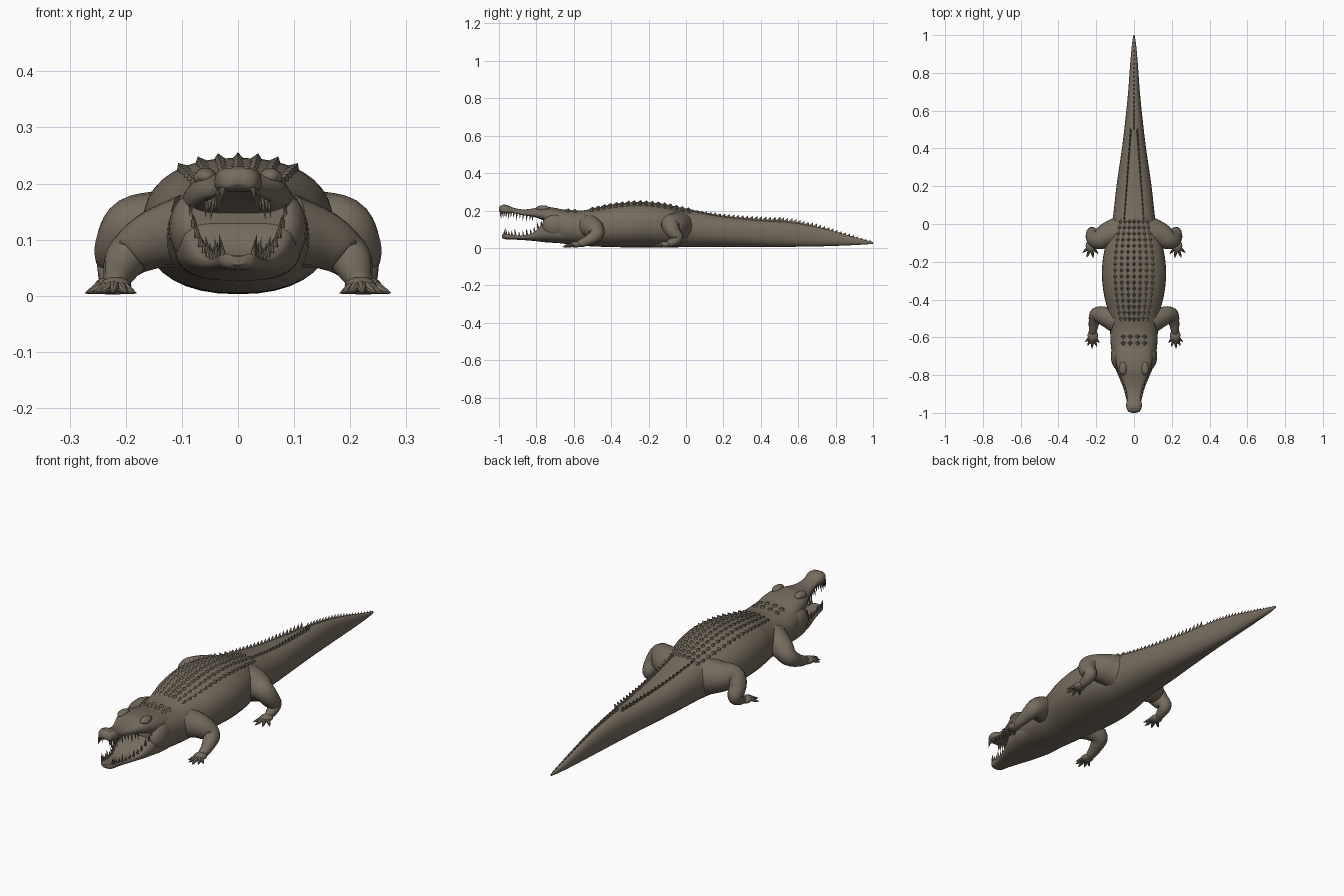
import bpy, bmesh, math
from mathutils import Vector, Matrix, Quaternion

if "Cube" in bpy.data.objects:
    bpy.data.objects.remove(bpy.data.objects["Cube"])

hide = bpy.data.materials.new("olive_brown_hide")
hide.use_nodes = True
hide.diffuse_color = (0.18, 0.15, 0.112, 1)
hide.node_tree.nodes["Principled BSDF"].inputs["Base Color"].default_value = hide.diffuse_color


def finish(bm, name, angle=40):
    bmesh.ops.recalc_face_normals(bm, faces=bm.faces)
    mesh = bpy.data.meshes.new(name)
    bm.to_mesh(mesh)
    bm.free()
    mesh.materials.append(hide)
    mesh.shade_smooth()
    mesh.set_sharp_from_angle(angle=math.radians(angle))
    obj = bpy.data.objects.new(name, mesh)
    bpy.context.collection.objects.link(obj)
    return obj


def smooth_path(points, steps):
    """Catmull-Rom interpolation of tuples of any length."""
    pts = [points[0]] + list(points) + [points[-1]]
    out = []
    for a, b, c, d in zip(pts, pts[1:], pts[2:], pts[3:]):
        for i in range(steps):
            t = i / steps
            out.append(tuple(q + 0.5 * t * (r - p + t * (2 * p - 5 * q + 4 * r - s
                             + t * (3 * (q - r) + s - p)))
                             for p, q, r, s in zip(a, b, c, d)))
    return out + [tuple(points[-1])]


def skin(bm, rings):
    loops = [[bm.verts.new(p) for p in ring] for ring in rings]
    n = len(loops[0])
    for a, b in zip(loops, loops[1:]):
        for i in range(n):
            j = (i + 1) % n
            bm.faces.new((a[i], a[j], b[j], b[i]))
    bm.faces.new(loops[0])
    bm.faces.new(loops[-1])


def power(v, e):
    return math.copysign(abs(v) ** e, v)


def loft(name, sections, p=2.3, floor=0, roof=0, sides=36):
    """Rounded sections (y, half width, bottom, top); floor and roof hollow the jaws."""
    rings = []
    for y, w, low, high in smooth_path(sections, 5):
        ring = []
        for k in range(sides):
            a = math.tau * k / sides
            u, v = power(math.cos(a), 2 / p), power(math.sin(a), 2 / p)
            hollow = (roof if v < 0 else -floor) * (1 - u * u) * min(1, w / 0.04)
            ring.append((u * w, y, (low + high) / 2 + v * (high - low) / 2 + hollow))
        rings.append(ring)
    bm = bmesh.new()
    skin(bm, rings)
    return finish(bm, name)


def tube(bm, points, steps=5, sides=14):
    """Round limb through (x, y, z, radius) points."""
    path = smooth_path(points, steps)
    centres = [Vector(q[:3]) for q in path]
    rot, rings = Quaternion(), []
    for i, c in enumerate(centres):
        tangent = (centres[min(i + 1, len(path) - 1)] - centres[max(i - 1, 0)]).normalized()
        rot = (rot @ Vector((0, 0, 1))).rotation_difference(tangent) @ rot
        r = path[i][3]
        rings.append([c + rot @ Vector((r * math.cos(t), r * math.sin(t), 0))
                      for t in (math.tau * k / sides for k in range(sides))])
    skin(bm, rings)


def cone(bm, base, direction, radius, height, sides=8, squash=(1, 1)):
    rot = Vector((0, 0, 1)).rotation_difference(Vector(direction)).to_matrix().to_4x4()
    mat = (Matrix.Translation(base) @ rot @ Matrix.Diagonal((*squash, 1, 1))
           @ Matrix.Translation((0, 0, height / 2)))
    bmesh.ops.create_cone(bm, cap_ends=True, segments=sides, radius1=radius,
                          radius2=0, depth=height, matrix=mat)


def ball(bm, centre, size):
    bmesh.ops.create_uvsphere(bm, u_segments=16, v_segments=10, radius=1,
                              matrix=Matrix.Translation(centre) @ Matrix.Diagonal((*size, 1)))


# Trunk, neck and tail
BODY = [(-.765, .085, .045, .205), (-.72, .108, .032, .212), (-.65, .122, .022, .205),
        (-.56, .127, .012, .2), (-.47, .136, .007, .217), (-.37, .16, .004, .236),
        (-.25, .17, .003, .246), (-.13, .155, .003, .236), (0, .117, .004, .21),
        (.2, .093, .005, .172), (.4, .064, .005, .15), (.55, .046, .006, .138),
        (.7, .031, .008, .112), (.85, .02, .013, .072), (.95, .011, .018, .044),
        (1, .003, .022, .032)]
loft("body_and_tail", BODY)
PROFILE = smooth_path(BODY, 5)


def back_point(x, y, p=2.3):
    for a, b in zip(PROFILE, PROFILE[1:]):
        if a[0] <= y <= b[0]:
            t = (y - a[0]) / (b[0] - a[0])
            _, w, low, high = [q + t * (r - q) for q, r in zip(a, b)]
            rise = max(0, 1 - abs(x / w) ** p) ** (1 / p)
            return Vector((x, y, (low + high) / 2 + rise * (high - low) / 2))


# Jaws
UPPER = [(-1, .012, .195, .212), (-.99, .032, .182, .226), (-.96, .042, .176, .23),
         (-.92, .036, .177, .214), (-.87, .046, .166, .206), (-.82, .066, .158, .211),
         (-.77, .087, .14, .22), (-.7, .1, .11, .214), (-.62, .1, .1, .195)]
LOWER = [(-.985, .012, .055, .075), (-.97, .032, .047, .084), (-.93, .04, .045, .08),
         (-.87, .056, .042, .077), (-.81, .08, .037, .1), (-.76, .1, .031, .148),
         (-.7, .112, .027, .155), (-.63, .11, .025, .14)]
loft("upper_jaw", UPPER, p=2.5, roof=.01)
loft("lower_jaw", LOWER, p=2.6, floor=.016)

# Teeth follow the jaw rims
for name, rim, sign in (("upper_teeth", UPPER, -1), ("lower_teeth", LOWER, 1)):
    bm = bmesh.new()
    for i, (y, w, low, high) in enumerate(smooth_path(rim[1:6], 3)):
        height = (.022, .032, .018)[i % 3]
        z = low + .011 if sign < 0 else high - .012
        for side in (-1, 1):
            cone(bm, (side * w * .82, y, z), (side * .15, -.1, sign), .0055, height + .008)
    finish(bm, name)

# Eyes, brows, nostrils and cheek muscles
for name, centre, size in (("brow", (.058, -.765, .212), (.02, .036, .016)),
                           ("eye", (.069, -.775, .21), (.01, .013, .011)),
                           ("nostril", (.014, -.972, .225), (.009, .012, .007)),
                           ("cheek", (.085, -.7, .12), (.038, .07, .06))):
    bm = bmesh.new()
    for side in (-1, 1):
        ball(bm, (side * centre[0], *centre[1:]), size)
    finish(bm, name + "_pair")

# Legs with flattened feet and clawed toes
FRONT = [(.09, -.515, .115, .066), (.15, -.49, .1, .053), (.196, -.48, .07, .04),
         (.211, -.52, .042, .029), (.217, -.565, .024, .021), (.218, -.59, .018, .012)]
HIND = [(.07, -.04, .115, .085), (.14, -.06, .122, .068), (.19, -.085, .125, .05),
        (.216, -.07, .088, .04), (.222, -.045, .052, .03), (.225, -.08, .027, .022),
        (.228, -.115, .018, .012)]
for label, path, toes in (("front", FRONT, 5), ("hind", HIND, 4)):
    for side, word in ((1, "left"), (-1, "right")):
        bm = bmesh.new()
        tube(bm, [(side * x, y, z, r) for x, y, z, r in path])
        x, y = path[-1][:2]
        ball(bm, (side * x, y, .018), (.028, .032, .016))
        for k in range(toes):
            spread = math.radians(-42 + 92 * k / (toes - 1))
            dx, dy = math.sin(spread), -math.cos(spread)
            reach = .052 - .008 * abs(k - (toes - 1) / 2)
            tube(bm, [(side * (x + dx * d), y + dy * d, z, r) for d, z, r in
                      ((.012, .017, .011), (reach * .6, .017, .009),
                       (reach, .01, .007), (reach + .018, .005, .001))], 3, 8)
        finish(bm, f"{word}_{label}_leg")

# Rows of keeled scutes over the back
bm = bmesh.new()
for i in range(17):
    y = -.5 + i * .032
    spacing = .021 + .012 * math.sin(math.pi * (i + 1) / 18)
    for column in range(-3, 4):
        base = back_point(column * spacing, y)
        lean = column * .22
        cone(bm, base - Vector((0, 0, .004)), (lean, .15, 1), .017, .014, 4, (.75, 1))
for x in (-.055, -.02, .02, .055):
    for y in (-.63, -.595):
        cone(bm, back_point(x, y) - Vector((0, 0, .004)), (x * 5, .2, 1), .018, .014, 4)
finish(bm, "back_scutes", 20)

# Twin tail crests merging into one
bm = bmesh.new()
for i in range(20):
    t = i / 19
    for side in (-1, 1):
        base = back_point(side * (.05 - .034 * t), .03 + .46 * t)
        cone(bm, base - Vector((0, 0, .006)), (side * .15, .45, 1), .017,
             .018 + .016 * t, 4, (.35, 1))
for i in range(22):
    t = i / 21
    base = back_point(0, .51 + .47 * t)
    cone(bm, base - Vector((0, 0, .006)), (0, .5, 1), .016 - .006 * t,
         .032 - .02 * t, 4, (.3, 1))
finish(bm, "tail_crest", 20)
